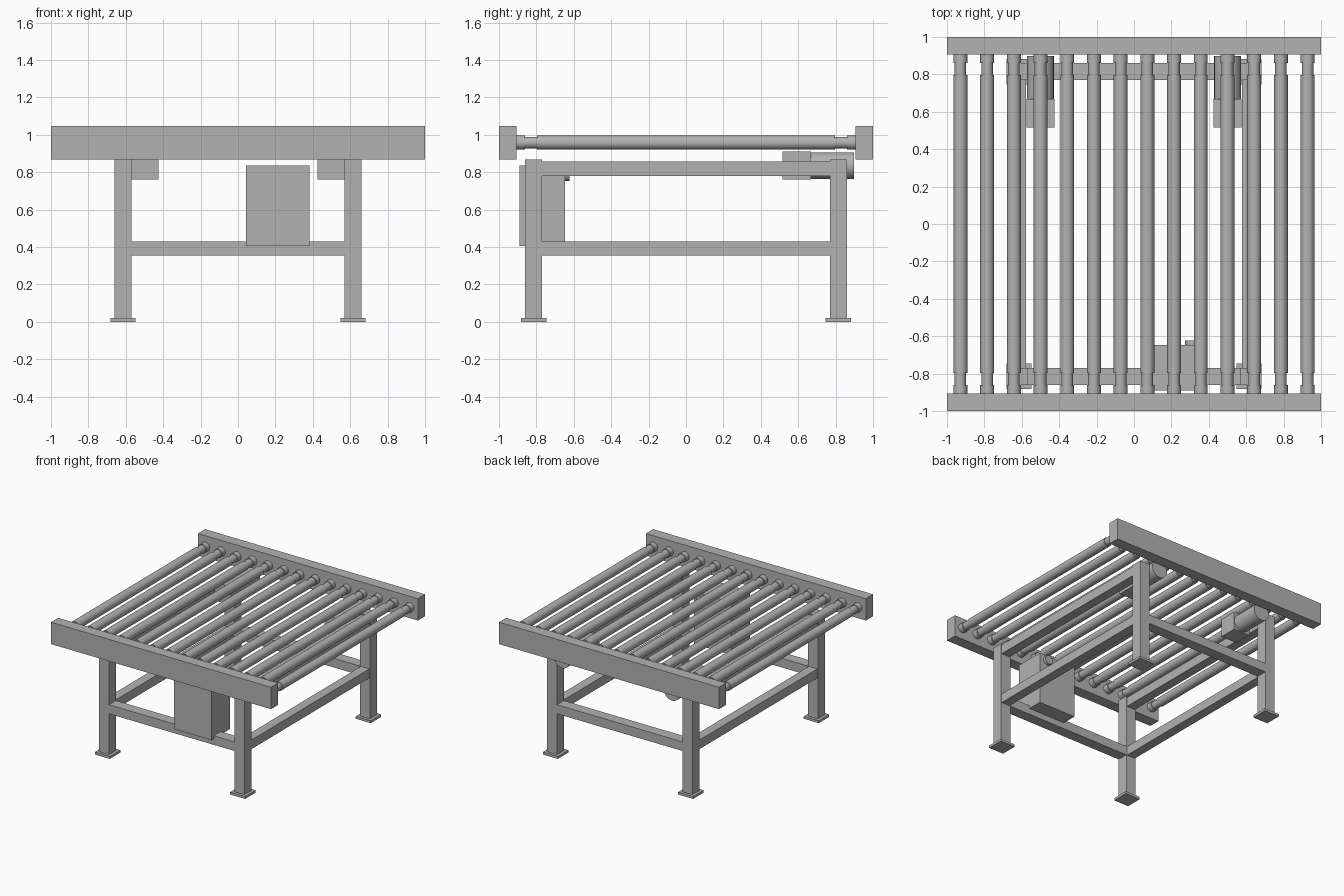
import bpy
import math

cube = bpy.data.objects.get("Cube")
if cube:
    bpy.data.objects.remove(cube, do_unlink=True)

steel = bpy.data.materials.new("grey_steel")
GREY = (0.45, 0.45, 0.45, 1)
steel.diffuse_color = GREY
steel.use_nodes = True
steel.node_tree.nodes["Principled BSDF"].inputs["Base Color"].default_value = GREY


def box(name, x, y, z):
    """Box from its (low, high) limits on each axis."""
    spans = (x, y, z)
    bpy.ops.mesh.primitive_cube_add(size=1, location=[(a + b) / 2 for a, b in spans])
    ob = bpy.context.object
    ob.name = name
    ob.scale = [b - a for a, b in spans]
    bpy.ops.object.transform_apply(location=False, rotation=False, scale=True)
    ob.data.materials.append(steel)
    return ob


def mirrored(limits, side):
    return tuple(sorted(side * v for v in limits))


def turned(name, profile, x, z, sides=32):
    """Solid turned about a line along y, from (y, radius) points."""
    verts, faces = [], []
    for y, r in profile:
        for i in range(sides):
            a = math.tau * i / sides
            verts.append((r * math.cos(a), y, r * math.sin(a)))
    for k in range(len(profile) - 1):
        for i in range(sides):
            j = (i + 1) % sides
            p, q = k * sides, (k + 1) * sides
            faces.append((p + i, p + j, q + j, q + i))
    faces.append(tuple(reversed(range(sides))))
    faces.append(tuple(range(len(verts) - sides, len(verts))))
    mesh = bpy.data.meshes.new(name)
    mesh.from_pydata(verts, [], faces)
    mesh.materials.append(steel)
    ob = bpy.data.objects.new(name, mesh)
    ob.location = (x, 0, z)
    bpy.context.collection.objects.link(ob)
    bpy.ops.object.select_all(action="DESELECT")
    ob.select_set(True)
    bpy.context.view_layer.objects.active = ob
    bpy.ops.object.mode_set(mode="EDIT")
    bpy.ops.mesh.select_all(action="SELECT")
    bpy.ops.mesh.normals_make_consistent(inside=False)
    bpy.ops.object.mode_set(mode="OBJECT")
    bpy.ops.object.shade_smooth_by_angle(angle=math.radians(35))
    return ob


LEG_X, LEG_Y = (0.57, 0.66), (0.77, 0.86)
LOW_Z = (0.355, 0.43)

# Side beams, legs, feet and cross rails
for side, end in ((-1, "front"), (1, "back")):
    box(end + "_beam", (-1, 1), mirrored((0.907, 1), side), (0.867, 1.047))
    box(end + "_lower_rail", (-0.57, 0.57), mirrored(LEG_Y, side), LOW_Z)
    for sx, hand in ((-1, "right"), (1, "left")):
        label = end + "_" + hand
        box(label + "_leg", mirrored(LEG_X, sx), mirrored(LEG_Y, side), (0.02, 0.867))
        box(label + "_foot", mirrored((0.547, 0.683), sx),
            mirrored((0.747, 0.883), side), (0, 0.02))

for sx, hand in ((-1, "right"), (1, "left")):
    x = mirrored((0.578, 0.655), sx)
    box(hand + "_lower_rail", x, (-0.77, 0.77), LOW_Z)
    box(hand + "_upper_rail", x, (-0.77, 0.77), (0.78, 0.857))
    # Drive motor with its gearbox
    mx = sx * 0.5
    box(hand + "_gearbox", (mx - 0.074, mx + 0.074), (0.517, 0.667), (0.76, 0.91))
    turned(hand + "_motor", [(0.667, 0.071), (0.897, 0.071)], mx, 0.835)

# Rollers, with a belt groove near each end
COUNT, SPAN, R, GROOVE = 14, 0.928, 0.037, 0.031
half = [(0.796, R), (0.796, GROOVE), (0.862, GROOVE), (0.862, R), (0.91, R)]
roller = [(-y, r) for y, r in reversed(half)] + half
for i in range(COUNT):
    turned(f"roller_{i + 1}", roller, -SPAN + 2 * SPAN * i / (COUNT - 1), 0.958)

# Control cabinet with a cable gland on its rear
box("control_cabinet", (0.043, 0.382), (-0.89, -0.648), (0.405, 0.835))
turned("cable_gland", [(-0.65, 0.036), (-0.624, 0.036)], 0.31, 0.79, 24)
